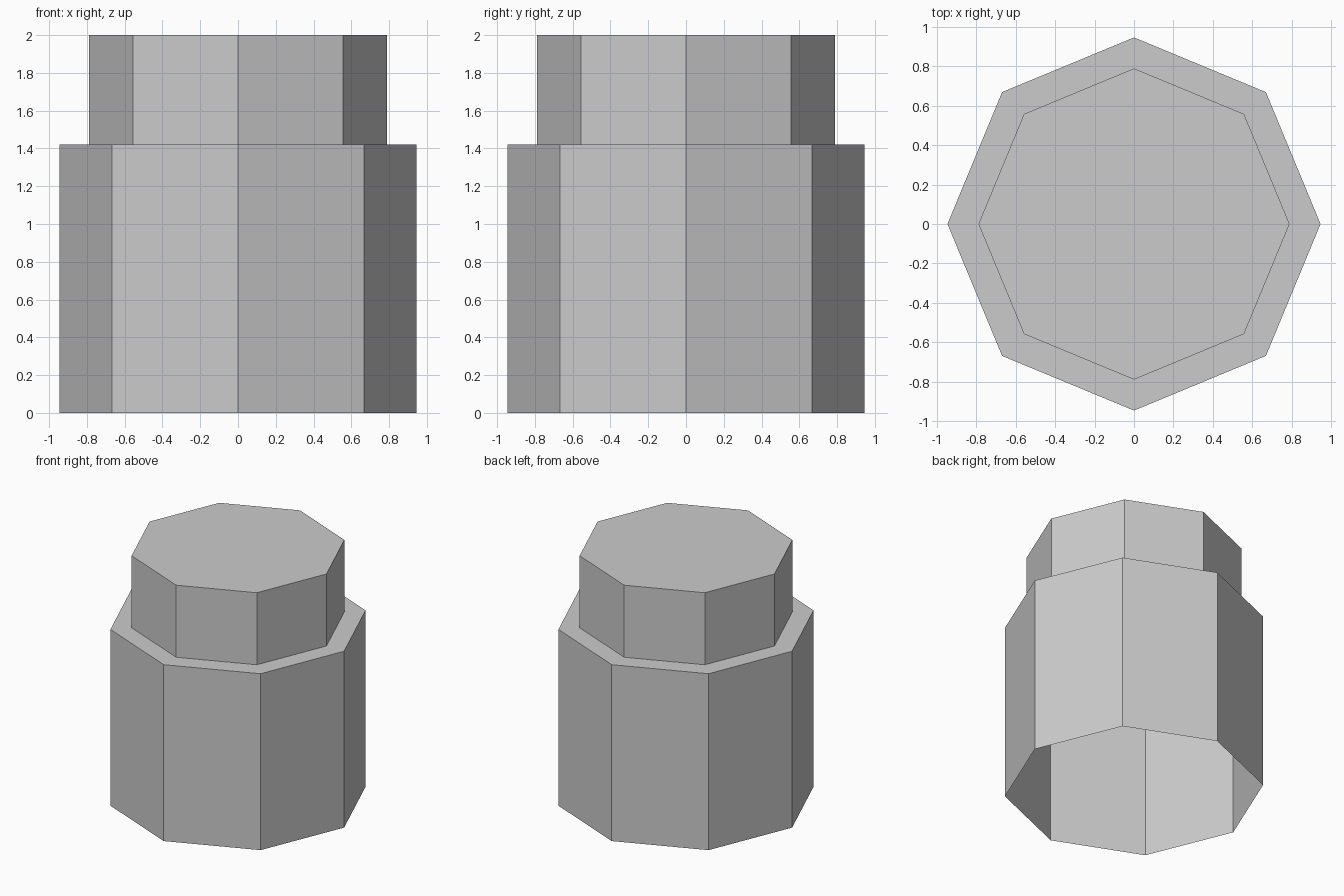
import bpy, bmesh, math

if "Cube" in bpy.data.objects:
    bpy.data.objects.remove(bpy.data.objects["Cube"])

SIDES = 8
# stepped profile (radius, height) from the open bottom to the top
PROFILE = [(0.945, 0.0), (0.945, 1.42), (0.788, 1.42), (0.788, 2.0)]


def ring(bm, radius, z):
    return [bm.verts.new((radius * math.cos(2 * math.pi * i / SIDES),
                          radius * math.sin(2 * math.pi * i / SIDES), z))
            for i in range(SIDES)]


# Octagonal stepped shell, open underneath
bm = bmesh.new()
rings = [ring(bm, r, z) for r, z in PROFILE]
for low, high in zip(rings, rings[1:]):
    for i in range(SIDES):
        j = (i + 1) % SIDES
        bm.faces.new((low[i], low[j], high[j], high[i]))

# Flat top
bm.faces.new(rings[-1])

mesh = bpy.data.meshes.new("stepped_shell")
bm.to_mesh(mesh)
bm.free()
bpy.context.collection.objects.link(bpy.data.objects.new("stepped_shell", mesh))
